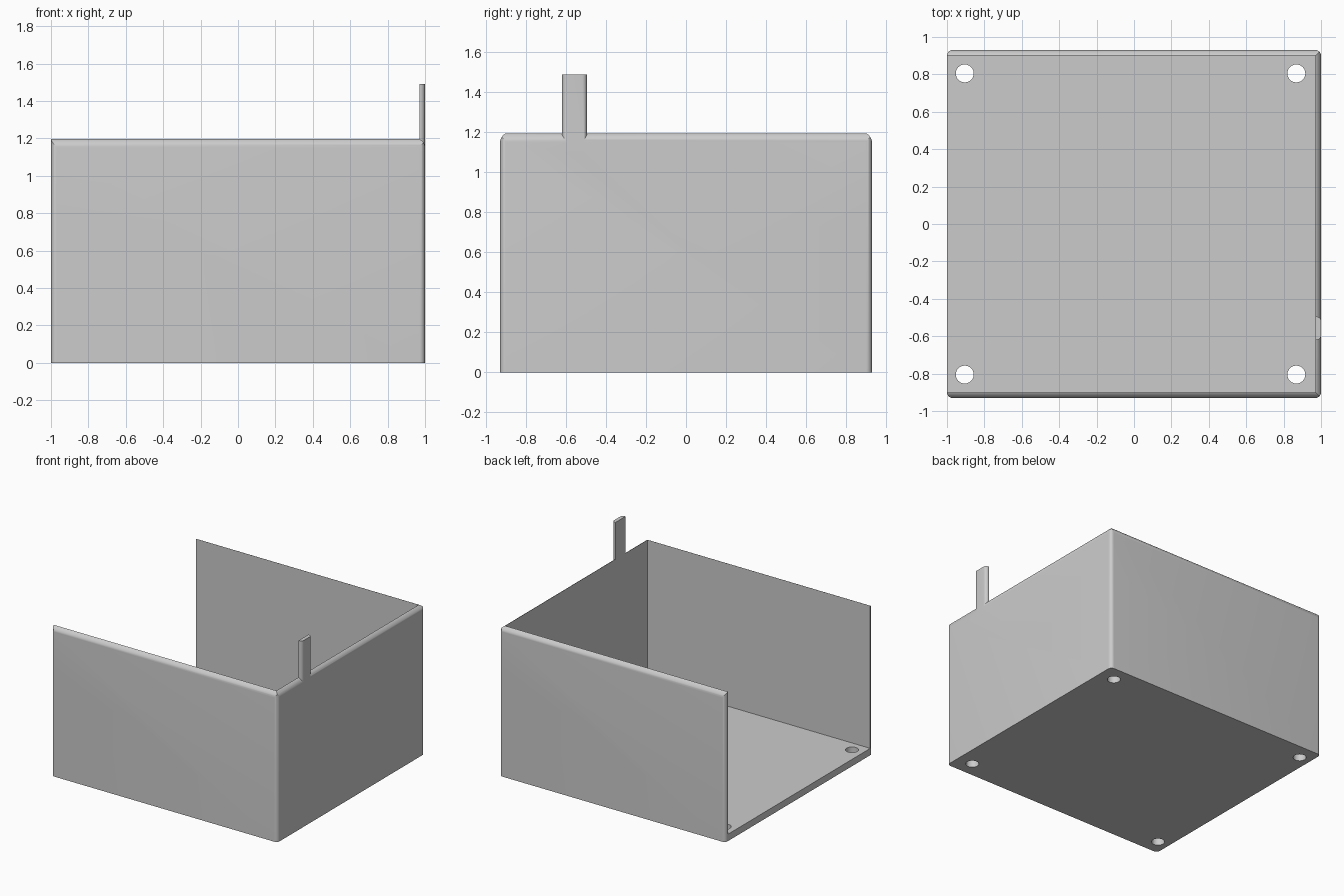
import bpy, bmesh, math
from mathutils import Vector

default = bpy.data.objects.get("Cube")
if default:
    bpy.data.objects.remove(default, do_unlink=True)

grey = bpy.data.materials.new("light grey")
grey.use_nodes = True
colour = (0.6, 0.6, 0.6, 1)
grey.diffuse_color = colour
grey.node_tree.nodes["Principled BSDF"].inputs["Base Color"].default_value = colour

HX, HY, HEIGHT = 1.0, 0.93, 1.2
WALL, FLOOR = 0.03, 0.055


def rounded_rect(u0, u1, v0, v1, radii, steps=8):
    """Outline with a radius per corner: low-low, high-low, high-high, low-high."""
    corners = [(u0, v0, 1, 1), (u1, v0, -1, 1), (u1, v1, -1, -1), (u0, v1, 1, -1)]
    points = []
    for i, ((u, v, su, sv), r) in enumerate(zip(corners, radii)):
        if r == 0:
            points.append((u, v))
            continue
        for s in range(steps + 1):
            a = math.pi * (1 + i / 2) + math.pi / 2 * s / steps
            points.append((u + su * r + r * math.cos(a), v + sv * r + r * math.sin(a)))
    return points


def prism(name, outline, axis, low, high):
    """Extrude an outline along the x, y or z axis."""
    place = {"x": lambda u, v, w: (w, u, v),
             "y": lambda u, v, w: (u, w, v),
             "z": lambda u, v, w: (u, v, w)}[axis]
    bm = bmesh.new()
    face = bm.faces.new([bm.verts.new(place(u, v, low)) for u, v in outline])
    top = bmesh.ops.extrude_face_region(bm, geom=[face])["geom"]
    shift = Vector(place(0, 0, high - low))
    bmesh.ops.translate(bm, vec=shift, verts=[g for g in top if isinstance(g, bmesh.types.BMVert)])
    bmesh.ops.recalc_face_normals(bm, faces=bm.faces)
    mesh = bpy.data.meshes.new(name)
    bm.to_mesh(mesh)
    bm.free()
    mesh.materials.append(grey)
    obj = bpy.data.objects.new(name, mesh)
    bpy.context.collection.objects.link(obj)
    return obj


def combine(target, tool, operation):
    """Apply a boolean and discard the tool."""
    bpy.context.view_layer.objects.active = target
    mod = target.modifiers.new(operation.lower(), "BOOLEAN")
    mod.operation, mod.object, mod.solver = operation, tool, "EXACT"
    bpy.ops.object.modifier_apply(modifier=mod.name)
    bpy.data.objects.remove(tool, do_unlink=True)


# Outer block: three rounded silhouettes intersected, giving mitred fillets
case = prism("open_case", rounded_rect(-HX, HX, -HY, HY, [0.03] * 4), "z", 0, HEIGHT)
side = rounded_rect(-HY, HY, -0.1, HEIGHT, [0, 0, 0.05, 0.05])
combine(case, prism("side_profile", side, "x", -2, 2), "INTERSECT")
front = rounded_rect(-2, HX, -0.1, HEIGHT, [0, 0, 0.05, 0])
combine(case, prism("front_profile", front, "y", -2, 2), "INTERSECT")

# Cavity, open at the top and on the right-hand end
cavity = rounded_rect(-2, HX - WALL, -HY + WALL, HY - WALL, [0] * 4)
combine(case, prism("cavity", cavity, "z", FLOOR, 2), "DIFFERENCE")

# Screw holes through the floor corners
for x in (-0.905, 0.868):
    for y in (-0.805, 0.805):
        hole = rounded_rect(x - 0.048, x + 0.048, y - 0.048, y + 0.048, [0.0479] * 4, 6)
        combine(case, prism("screw_hole", hole, "z", -1, 0.5), "DIFFERENCE")

# Upright tab on the side wall, rounded on its outer edges
tab_outline = rounded_rect(HX - WALL, HX, -0.62, -0.495, [0, 0.025, 0.025, 0])
tab = prism("upright_tab", tab_outline, "z", 1.1, 1.49)
combine(case, tab, "UNION")

# Smooth fillets with crisp edges
bpy.ops.object.select_all(action="DESELECT")
case.select_set(True)
bpy.context.view_layer.objects.active = case
bpy.ops.object.shade_smooth_by_angle(angle=math.radians(30))
